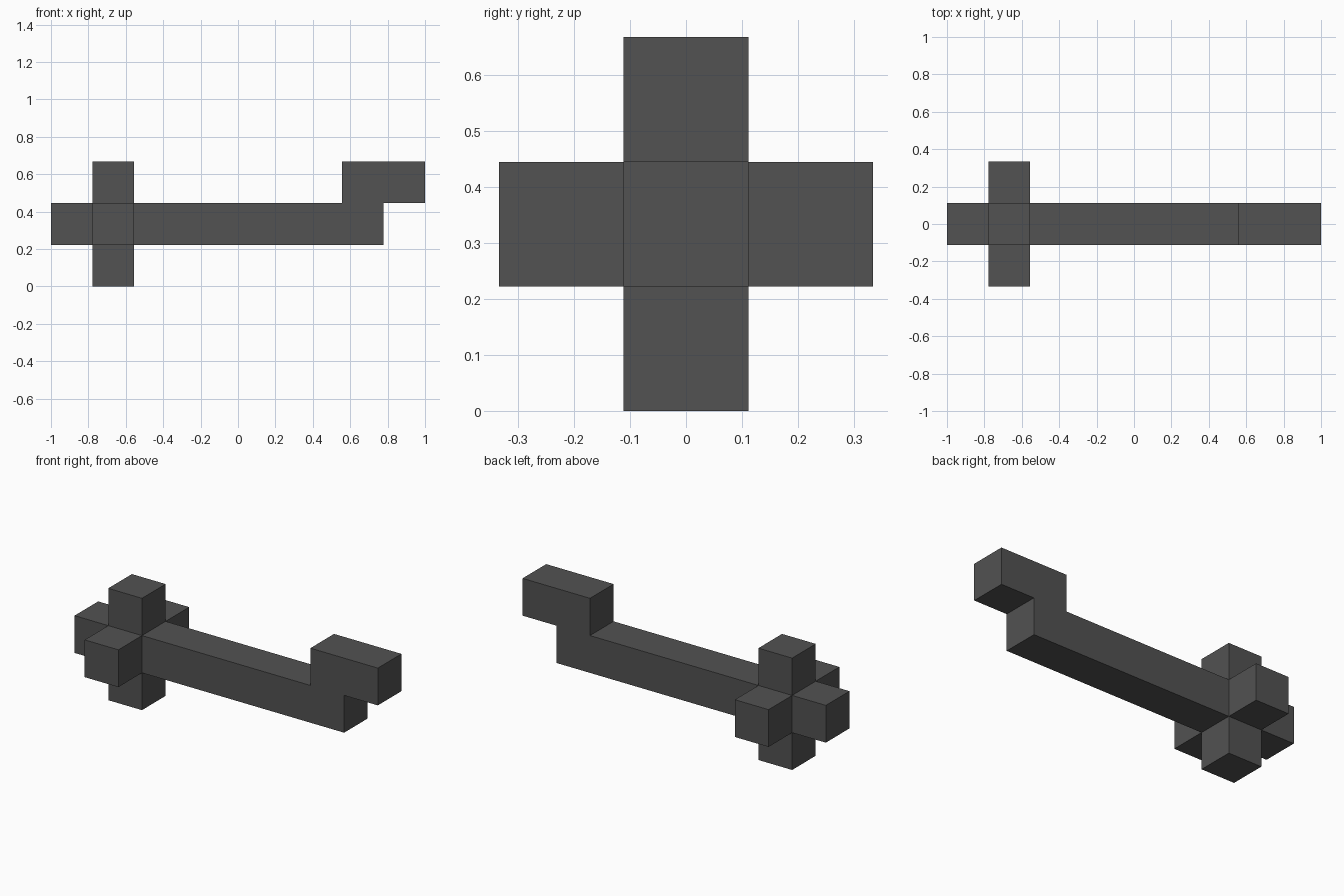
import bpy
import bmesh
from mathutils import Vector

cube = bpy.data.objects.get("Cube")
if cube:
    bpy.data.objects.remove(cube, do_unlink=True)

U = 2 / 9      # one block
H = U / 2      # half a block
HUB = Vector((-1 + 1.5 * U, 0, 1.5 * U))   # centre of the cross

# Single dark grey material
grey = bpy.data.materials.new("dark grey")
grey.use_nodes = True
colour = (0.085, 0.085, 0.085, 1)
grey.diffuse_color = colour
grey.node_tree.nodes["Principled BSDF"].inputs["Base Color"].default_value = colour


def add_object(name, bm):
    bmesh.ops.recalc_face_normals(bm, faces=bm.faces)
    mesh = bpy.data.meshes.new(name)
    bm.to_mesh(mesh)
    bm.free()
    mesh.materials.append(grey)
    obj = bpy.data.objects.new(name, mesh)
    bpy.context.collection.objects.link(obj)
    return obj


# Shaft with the raised, overhanging end: side profile in blocks, extruded in y
profile = [(0, 1), (8, 1), (8, 2), (9, 2), (9, 3), (7, 3), (7, 2), (0, 2)]
bm = bmesh.new()
side = bm.faces.new([bm.verts.new((-1 + x * U, -H, z * U)) for x, z in profile])
ext = bmesh.ops.extrude_face_region(bm, geom=[side])
bmesh.ops.translate(bm, vec=(0, U, 0),
                    verts=[g for g in ext["geom"] if isinstance(g, bmesh.types.BMVert)])
add_object("shaft", bm)


# Cross arms: one block each, open where they meet the shaft
def add_arm(name, direction):
    d = Vector(direction)
    bm = bmesh.new()
    bmesh.ops.create_cube(bm, size=U)
    inner = [f for f in bm.faces if f.normal.dot(d) < -0.9]
    bmesh.ops.delete(bm, geom=inner, context='FACES_ONLY')
    add_object(name, bm).location = HUB + d * U


for name, direction in (("front_arm", (0, -1, 0)), ("back_arm", (0, 1, 0)),
                        ("top_arm", (0, 0, 1)), ("bottom_arm", (0, 0, -1))):
    add_arm(name, direction)
